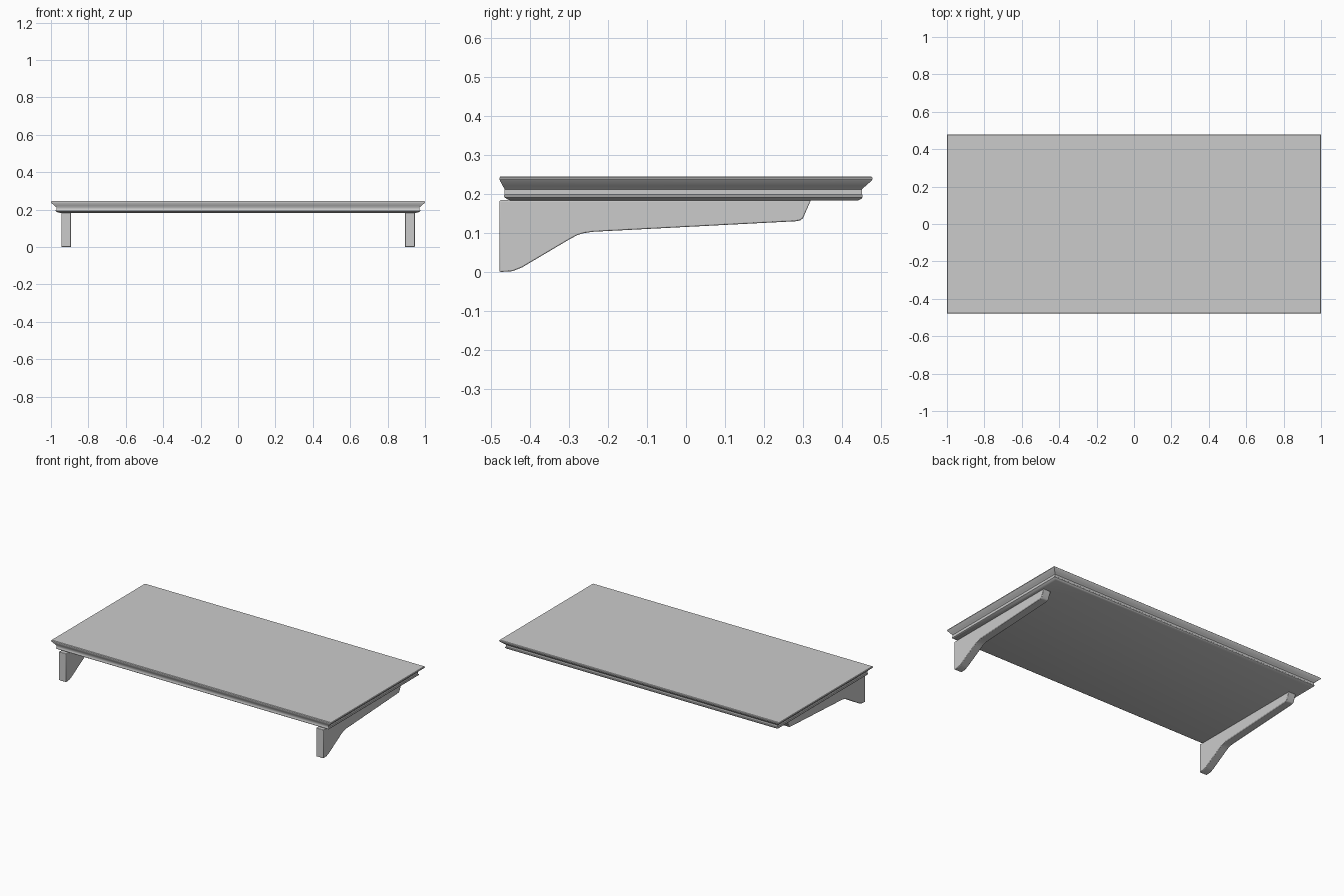
import bpy, bmesh

if "Cube" in bpy.data.objects:
    bpy.data.objects.remove(bpy.data.objects["Cube"])


def finish(name, bm):
    bmesh.ops.recalc_face_normals(bm, faces=bm.faces)
    mesh = bpy.data.meshes.new(name)
    bm.to_mesh(mesh)
    bm.free()
    ob = bpy.data.objects.new(name, mesh)
    bpy.context.collection.objects.link(ob)
    return ob


# Shelf board with moulded edge: (z, half width, front y, back y)
rings = [
    (0.183, 0.955, -0.450, 0.440),
    (0.187, 0.968, -0.459, 0.449),
    (0.192, 0.975, -0.466, 0.453),
    (0.197, 0.975, -0.466, 0.453),
    (0.199, 0.971, -0.465, 0.451),
    (0.212, 0.971, -0.465, 0.451),
    (0.221, 0.981, -0.470, 0.461),
    (0.234, 0.997, -0.477, 0.476),
    (0.238, 1.000, -0.478, 0.478),
    (0.242, 1.000, -0.478, 0.478),
    (0.245, 0.997, -0.476, 0.475),
]
bm = bmesh.new()
loops = [[bm.verts.new((x, y, z)) for x, y in ((-w, f), (w, f), (w, b), (-w, b))]
         for z, w, f, b in rings]
for lo, hi in zip(loops, loops[1:]):
    for i in range(4):
        j = (i + 1) % 4
        bm.faces.new((lo[i], lo[j], hi[j], hi[i]))
bm.faces.new(loops[0][::-1])
bm.faces.new(loops[-1])
finish("shelf_board", bm)

# Support brackets: side profile (y, z) extruded along x
profile = [(-0.478, 0.184), (-0.478, 0.0), (-0.445, 0.002), (-0.42, 0.012),
           (-0.30, 0.083), (-0.28, 0.094), (-0.265, 0.099), (-0.24, 0.103),
           (0.28, 0.130), (0.293, 0.132), (0.30, 0.138), (0.32, 0.184)]
for side, label in ((-1, "left"), (1, "right")):
    bm = bmesh.new()
    face = bm.faces.new([bm.verts.new((side * 0.919 - 0.026, y, z)) for y, z in profile])
    ext = bmesh.ops.extrude_face_region(bm, geom=[face])
    bmesh.ops.translate(bm, vec=(0.052, 0, 0),
                        verts=[v for v in ext["geom"] if isinstance(v, bmesh.types.BMVert)])
    ob = finish("bracket_" + label, bm)
    bevel = ob.modifiers.new("soft_edges", "BEVEL")
    bevel.width = 0.003
    bevel.segments = 2
    bevel.limit_method = "ANGLE"

# Smooth shading with crisp edges
for ob in bpy.context.collection.objects:
    ob.select_set(True)
    bpy.context.view_layer.objects.active = ob
bpy.ops.object.shade_smooth_by_angle()
